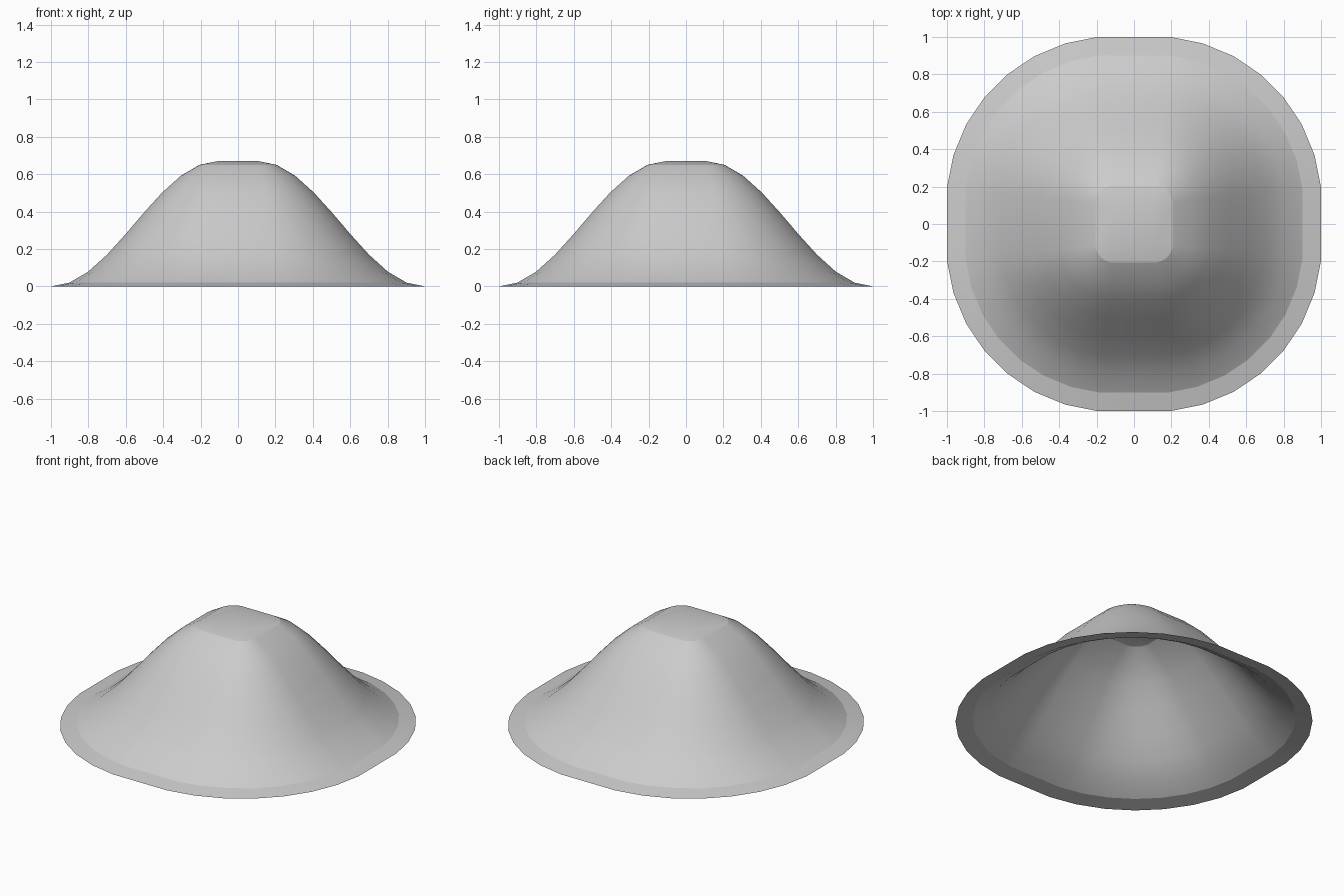
import bpy
import bmesh
from math import sin, cos, pi, radians

if "Cube" in bpy.data.objects:
    bpy.data.objects.remove(bpy.data.objects["Cube"], do_unlink=True)

HALF = 0.107      # half width of the flat square top
RINGS = 9         # steps down the flank
SIDES = 32        # sides around the rounded corners
HEIGHT = 0.67
REACH = (1 - HALF) / cos(pi / SIDES)

grey = bpy.data.materials.new("light_grey")
grey.use_nodes = True
colour = (0.6, 0.6, 0.6, 1)
grey.diffuse_color = colour
grey.node_tree.nodes["Principled BSDF"].inputs["Base Color"].default_value = colour


def ring(bm, t):
    """Rounded square outline, offset from the top square by t of the reach."""
    z = HEIGHT * (1 + cos(pi * t)) / 2
    verts = []
    for i in range(SIDES):
        a = 2 * pi * (i + 0.5) / SIDES
        x = (HALF if cos(a) > 0 else -HALF) + REACH * t * cos(a)
        y = (HALF if sin(a) > 0 else -HALF) + REACH * t * sin(a)
        verts.append(bm.verts.new((x, y, z)))
    return verts


# Open bell: cosine flank swept around a square top, hollow below
bm = bmesh.new()
rings = [ring(bm, k / RINGS) for k in range(RINGS + 1)]
bm.faces.new(rings[0])
for upper, lower in zip(rings, rings[1:]):
    for i in range(SIDES):
        j = (i + 1) % SIDES
        bm.faces.new((upper[i], lower[i], lower[j], upper[j]))

# Collapse the repeated corner points of the top square
bmesh.ops.remove_doubles(bm, verts=bm.verts, dist=0.0001)
bmesh.ops.recalc_face_normals(bm, faces=bm.faces)
top = max(bm.faces, key=lambda f: f.calc_center_median().z)
if top.normal.z < 0:
    bmesh.ops.reverse_faces(bm, faces=bm.faces)

mesh = bpy.data.meshes.new("bell_mound")
bm.to_mesh(mesh)
bm.free()
mesh.materials.append(grey)
mound = bpy.data.objects.new("bell_mound", mesh)
bpy.context.collection.objects.link(mound)

# Soft flank with crisp bends near the top and the rim
bpy.ops.object.select_all(action="DESELECT")
mound.select_set(True)
bpy.context.view_layer.objects.active = mound
bpy.ops.object.shade_smooth_by_angle(angle=radians(15))
